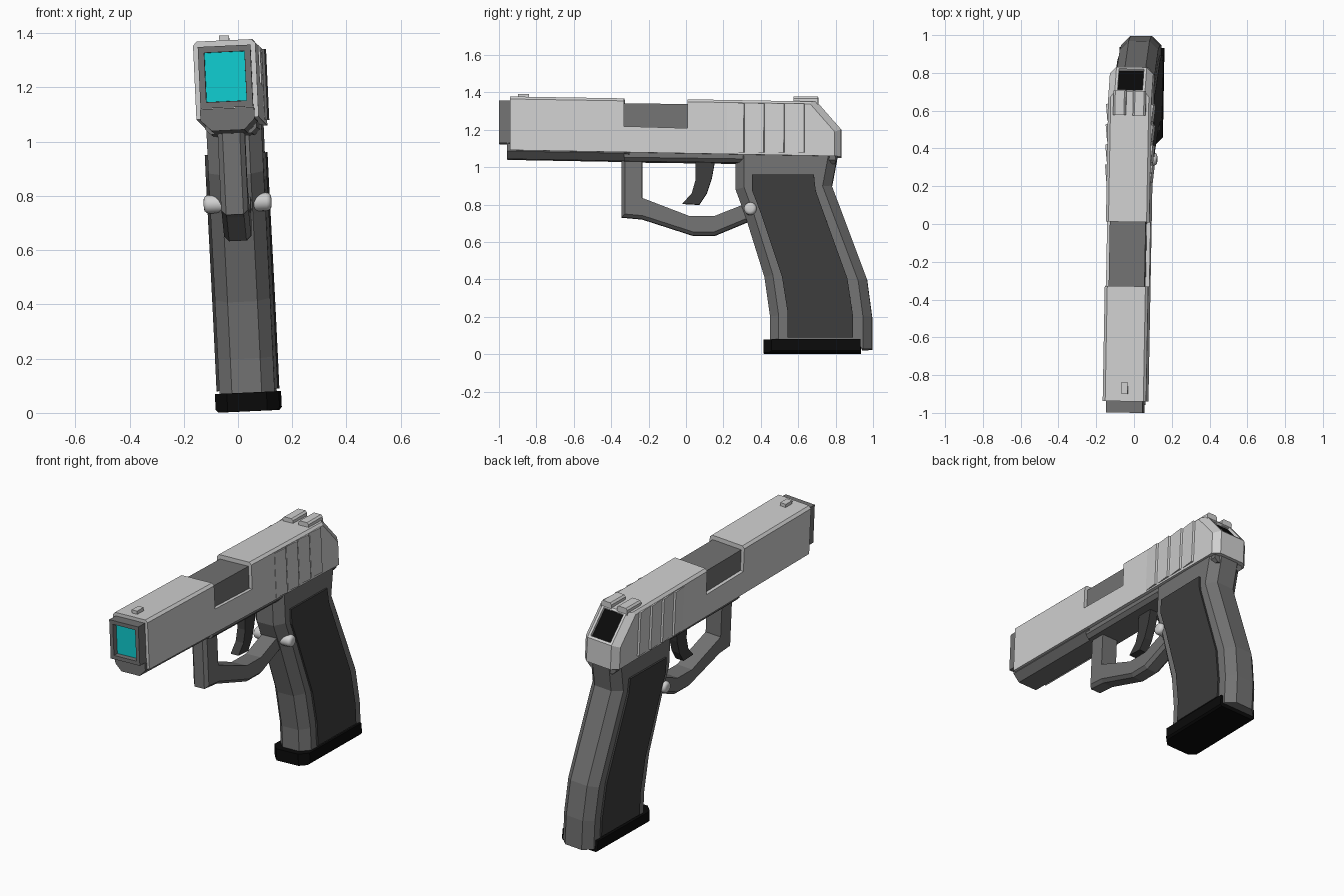
import bpy, bmesh
from mathutils import Matrix, Vector

if "Cube" in bpy.data.objects:
    bpy.data.objects.remove(bpy.data.objects["Cube"], do_unlink=True)


def material(name, rgb):
    m = bpy.data.materials.new(name)
    m.use_nodes = True
    m.diffuse_color = (*rgb, 1)
    m.node_tree.nodes["Principled BSDF"].inputs["Base Color"].default_value = (*rgb, 1)
    return m


LIGHT = material("light grey", (0.63, 0.63, 0.63))
MID = material("mid grey", (0.17, 0.17, 0.17))
DARK = material("dark grey", (0.045, 0.045, 0.045))
BLACK = material("black", (0.003, 0.003, 0.003))
CYAN = material("cyan", (0.005, 0.62, 0.64))

# The whole model leans and turns slightly
POSE = (Matrix.Translation((0.028, 0, 0)) @ Matrix.Rotation(-0.0175, 4, 'Z')
        @ Matrix.Rotation(-0.046, 4, 'Y'))


def finish(name, bm, *mats):
    bmesh.ops.recalc_face_normals(bm, faces=bm.faces)
    bm.transform(POSE)
    mesh = bpy.data.meshes.new(name)
    bm.to_mesh(mesh)
    bm.free()
    for m in mats:
        mesh.materials.append(m)
    ob = bpy.data.objects.new(name, mesh)
    bpy.context.collection.objects.link(ob)
    return ob


def prism(points, half, x=0):
    """Side profile of (y, z) points extruded across x."""
    bm = bmesh.new()
    face = bm.faces.new([bm.verts.new((x - half, y, z)) for y, z in points])
    new = bmesh.ops.extrude_face_region(bm, geom=[face])["geom"]
    verts = [v for v in new if isinstance(v, bmesh.types.BMVert)]
    bmesh.ops.translate(bm, verts=verts, vec=(2 * half, 0, 0))
    bmesh.ops.recalc_face_normals(bm, faces=bm.faces)
    return bm


def block(y0, y1, z0, z1, half, x=0, pitch=0):
    return prism([(y0, z0), (y1, z0 - pitch), (y1, z1 - pitch), (y0, z1)], half, x)


def chamfer(bm, rule, size):
    """Chamfer side-outline edges whose midpoint and direction meet a rule."""
    picked = []
    for e in bm.edges:
        a, b = e.verts[0].co, e.verts[1].co
        if abs(a.x - b.x) < 1e-5 and rule((a + b) / 2, (a - b).normalized()):
            picked.append(e)
    bmesh.ops.bevel(bm, geom=picked, offset=size, segments=1, profile=0.5, affect='EDGES')


def recess(bm, direction, rim, depth, slot):
    """Sink a rimmed pocket into the face that points along a direction."""
    d = Vector(direction).normalized()
    bm.normal_update()
    face = max(bm.faces, key=lambda f: f.normal.dot(d))
    bmesh.ops.inset_region(bm, faces=[face], thickness=rim)
    bmesh.ops.inset_region(bm, faces=[face], thickness=0.001, depth=-depth)
    face.material_index = slot


# Slide with open port and sunken rear plate
bm = prism([(-0.94, 1.375), (-0.33, 1.365), (-0.33, 1.215), (0.01, 1.205), (0.01, 1.36),
            (0.70, 1.348), (0.83, 1.20), (0.83, 1.055), (-0.94, 1.088)], 0.115)
chamfer(bm, lambda m, d: m.y > 0.72, 0.035)
chamfer(bm, lambda m, d: m.z > 1.34 and abs(d.y) > 0.9, 0.014)
recess(bm, (0, 0.75, 0.66), 0.02, 0.015, 1)
finish("slide", bm, LIGHT, BLACK)

# Sawtooth grip ribs on both sides of the slide
for side, label in ((1, "left"), (-1, "right")):
    for i in range(4):
        y0 = 0.22 + 0.107 * i
        bm = bmesh.new()
        outline = [(0.11, y0), (0.117, y0), (0.126, y0 + 0.09), (0.11, y0 + 0.095)]
        f = bm.faces.new([bm.verts.new((side * x, y, 1.075)) for x, y in outline])
        new = bmesh.ops.extrude_face_region(bm, geom=[f])["geom"]
        bmesh.ops.translate(bm, vec=(0, 0, 0.262),
                            verts=[v for v in new if isinstance(v, bmesh.types.BMVert)])
        finish(f"{label}_rib_{i + 1}", bm, LIGHT)

# Barrel in the port, and the muzzle with its coloured bore
finish("barrel", block(-0.40, 0.05, 1.17, 1.34, 0.095, pitch=0.006), MID)
bm = block(-1.0, -0.90, 1.127, 1.355, 0.097)
recess(bm, (0, -1, 0), 0.032, 0.03, 1)
finish("muzzle", bm, MID, CYAN)

# Sights
finish("front_sight", block(-0.90, -0.84, 1.36, 1.393, 0.018), LIGHT)
for x, label in ((0.052, "left"), (-0.052, "right")):
    bm = block(0.575, 0.705, 1.33, 1.376, 0.034, x)
    chamfer(bm, lambda m, d: m.z > 1.37 and abs(d.y) > 0.9, 0.01)
    finish(f"{label}_rear_sight", bm, LIGHT)

# Frame under the slide
bm = block(-0.957, -0.30, 1.043, 1.125, 0.1, pitch=0.012)
chamfer(bm, lambda m, d: m.z < 1.06 and abs(d.y) > 0.9, 0.04)
finish("front_frame", bm, MID)
bm = block(-0.33, 0.80, 1.03, 1.09, 0.095, pitch=0.015)
chamfer(bm, lambda m, d: m.z < 1.04 and abs(d.y) > 0.9, 0.02)
finish("frame_rail", bm, MID)

# Grip with chamfered front and back
bm = prism([(0.265, 1.06), (0.265, 0.88), (0.32, 0.73), (0.42, 0.41), (0.45, 0.20),
            (0.45, 0.05), (0.93, 0.05), (0.94, 0.025), (0.995, 0.025), (0.995, 0.20),
            (0.968, 0.40), (0.78, 0.90), (0.81, 1.06)], 0.102)
chamfer(bm, lambda m, d: abs(d.z) > 0.8 and not (m.z < 0.045 and m.y < 0.98), 0.047)
finish("grip", bm, MID)

# Grip side panels
panel = [(0.355, 0.957), (0.355, 0.87), (0.405, 0.74), (0.515, 0.41), (0.545, 0.22),
         (0.545, 0.085), (0.895, 0.085), (0.895, 0.20), (0.865, 0.40), (0.695, 0.87),
         (0.685, 0.957)]
for side, label in ((1, "left"), (-1, "right")):
    finish(f"{label}_grip_panel", prism(panel, 0.012, side * 0.101), DARK)

# Magazine base
bm = block(0.415, 0.935, 0.006, 0.075, 0.118)
chamfer(bm, lambda m, d: abs(d.z) > 0.9 and m.y < 0.5, 0.045)
chamfer(bm, lambda m, d: abs(d.y) > 0.9 and m.z < 0.02, 0.01)
finish("magazine_base", bm, BLACK)

# Trigger guard
bm = prism([(-0.345, 1.06), (-0.345, 0.732), (-0.235, 0.722), (0.035, 0.635), (0.155, 0.635),
            (0.36, 0.72), (0.36, 0.82), (0.31, 0.80), (0.15, 0.737), (0.02, 0.737),
            (-0.235, 0.835), (-0.235, 1.06)], 0.05)
chamfer(bm, lambda m, d: m.y < 0.34 and m.z < 1.05
        and (m.y < -0.3 or m.z < 0.73), 0.018)
finish("trigger_guard", bm, MID)

# Trigger
finish("trigger", prism([(0.05, 1.04), (0.05, 0.93), (0.03, 0.86), (-0.02, 0.805),
                         (0.07, 0.80), (0.11, 0.86), (0.137, 0.94), (0.155, 1.04)], 0.026), DARK)

# Rounded cross pin
bm = bmesh.new()
bmesh.ops.create_cone(bm, cap_ends=True, segments=16, radius1=0.034, radius2=0.034, depth=0.25)
rims = [e for e in bm.edges if abs(e.verts[0].co.z - e.verts[1].co.z) < 1e-5]
bmesh.ops.bevel(bm, geom=rims, offset=0.018, segments=3, profile=0.5, affect='EDGES')
bm.transform(Matrix.Translation((0, 0.345, 0.775)) @ Matrix.Rotation(1.5708, 4, 'Y'))
pin = finish("cross_pin", bm, LIGHT)
bpy.ops.object.select_all(action='DESELECT')
pin.select_set(True)
bpy.context.view_layer.objects.active = pin
bpy.ops.object.shade_smooth_by_angle(angle=0.7)
